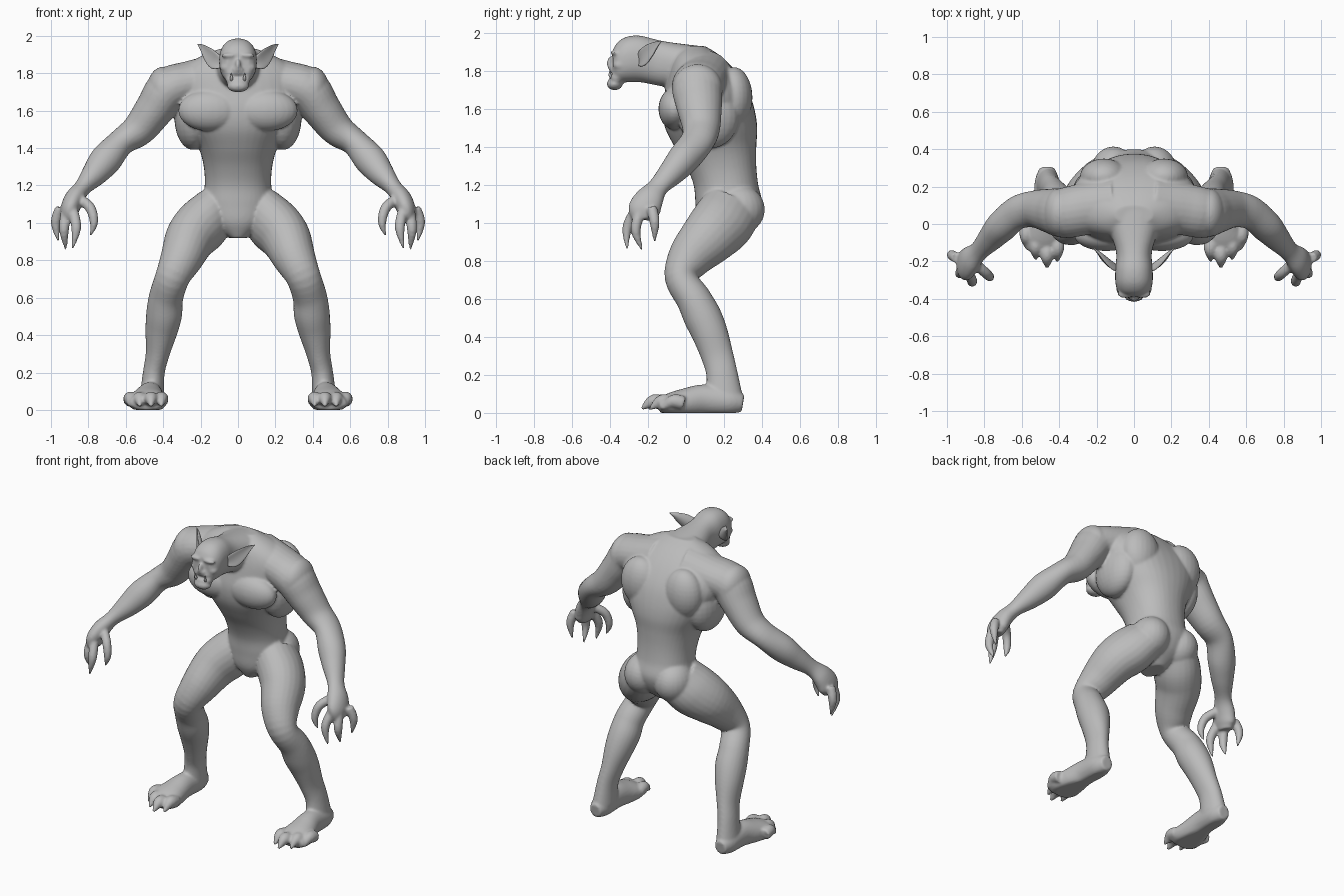
import bpy, bmesh, math
from mathutils import Vector, Matrix

if "Cube" in bpy.data.objects:
    bpy.data.objects.remove(bpy.data.objects["Cube"])

skin = bpy.data.materials.new("grey_skin")
skin.use_nodes = True
GREY = (0.5, 0.5, 0.5, 1)
skin.diffuse_color = GREY
skin.node_tree.nodes["Principled BSDF"].inputs["Base Color"].default_value = GREY


def spline(points, steps=5):
    """Smooth curve through tuples of any length."""
    rows = [points[0]] + list(points) + [points[-1]]
    out = []
    for a, b, c, d in zip(rows, rows[1:], rows[2:], rows[3:]):
        for i in range(steps):
            t = i / steps
            out.append([q + t * (r - p) / 2 + t * t * (p - 2.5 * q + 2 * r - s / 2)
                        + t ** 3 * (1.5 * (q - r) + (s - p) / 2)
                        for p, q, r, s in zip(a, b, c, d)])
    return out + [list(points[-1])]


def loft(bm, points, side, tangent=None, power=2, cup=0, sides=24):
    """Skin rounded sections (x, y, z, half width, half depth) along a path."""
    rows = spline(points)
    centres = [Vector(r[:3]) for r in rows]
    rings = []
    for i, row in enumerate(rows):
        t = Vector(tangent) if tangent else centres[min(i + 1, len(rows) - 1)] - centres[max(i - 1, 0)]
        t.normalize()
        s = Vector(side)
        s = (s - t * s.dot(t)).normalized()
        u = t.cross(s)
        ring = []
        for k in range(sides):
            a = math.tau * k / sides
            c, n = (math.copysign(abs(f) ** (2 / power), f) for f in (math.cos(a), math.sin(a)))
            ring.append(bm.verts.new(centres[i] + s * c * row[3] + u * row[4] * (n + cup * c * c)))
        rings.append(ring)
    for a, b in zip(rings, rings[1:]):
        for k in range(sides):
            j = (k + 1) % sides
            bm.faces.new((a[k], a[j], b[j], b[k]))
    bm.faces.new(rings[0][::-1])
    bm.faces.new(rings[-1])


def ball(bm, centre, radii):
    m = Matrix.Translation(centre) @ Matrix.Diagonal((*radii, 1))
    bmesh.ops.create_uvsphere(bm, u_segments=24, v_segments=16, radius=1, matrix=m)


def digit(bm, path, r):
    """Finger or toe tapering to a claw."""
    radii = [r, r, r * 0.8, r * 0.2] if len(path) == 4 else [r, r * 0.95, r * 0.2]
    loft(bm, [(*p, q, q) for p, q in zip(path, radii)], (1, 0.3, 0.1), sides=12)


def mirror(bm):
    geom = bmesh.ops.duplicate(bm, geom=bm.verts[:] + bm.edges[:] + bm.faces[:])["geom"]
    bmesh.ops.scale(bm, vec=(-1, 1, 1), verts=[g for g in geom if isinstance(g, bmesh.types.BMVert)])


def finish(bm, name):
    bmesh.ops.recalc_face_normals(bm, faces=bm.faces[:])
    mesh = bpy.data.meshes.new(name)
    bm.to_mesh(mesh)
    bm.free()
    mesh.materials.append(skin)
    obj = bpy.data.objects.new(name, mesh)
    bpy.context.collection.objects.link(obj)
    for p in mesh.polygons:
        p.use_smooth = True
    return obj


bm = bmesh.new()

# Arm from collar to palm
loft(bm, [(.10, .10, 1.76, .15, .15), (.26, .08, 1.745, .14, .12), (.37, .06, 1.71, .135, .12),
          (.445, .07, 1.61, .12, .105), (.53, .08, 1.5, .10, .09), (.625, .06, 1.43, .09, .073),
          (.705, -.01, 1.34, .085, .085), (.765, -.075, 1.265, .07, .07),
          (.83, -.145, 1.19, .055, .046), (.875, -.19, 1.13, .075, .052),
          (.90, -.22, 1.07, .085, .05), (.91, -.23, 1.02, .06, .035)], (0, 1, 0))

# Fingers and thumb
for path in ([(.85, -.21, 1.13), (.79, -.265, 1.08), (.77, -.285, 1.0), (.79, -.28, .93)],
             [(.88, -.27, 1.06), (.865, -.31, .97), (.885, -.31, .86)],
             [(.92, -.24, 1.06), (.93, -.265, .96), (.92, -.23, .855)],
             [(.95, -.18, 1.08), (.975, -.165, 1.0), (.96, -.165, .9)]):
    digit(bm, path, .028)

# Leg from hip to ankle
loft(bm, [(.12, .24, 1.07, .12, .16), (.18, .19, 1.0, .14, .165), (.25, .12, .925, .135, .15),
          (.30, .02, .815, .115, .118), (.35, -.025, .71, .093, .087), (.385, .04, .6, .092, .092),
          (.395, .085, .51, .096, .1), (.41, .125, .42, .086, .095), (.43, .165, .3, .064, .085),
          (.45, .19, .2, .058, .083), (.46, .2, .08, .065, .1)], (1, 0, 0))

# Foot and toes
loft(bm, [(.465, .30, .05, .04, .045), (.465, .23, .06, .065, .07), (.47, .1, .07, .07, .08),
          (.48, 0, .055, .09, .075), (.485, -.08, .045, .105, .062), (.485, -.14, .04, .09, .04)],
     (1, 0, 0))
for x, tip in ((.41, -.2), (.465, -.235), (.525, -.19), (.575, -.13)):
    digit(bm, [(x, tip + .12, .05), (x, tip + .06, .06), (x, tip, .02)], .038)

# Muscles: chest, flank, shoulder, shoulder blade, buttock
for centre, radii in (((.15, -.06, 1.6), (.17, .085, .11)), ((.24, .12, 1.56), (.1, .16, .17)),
                      ((.40, .06, 1.71), (.088, .13, .125)), ((.16, .25, 1.66), (.13, .1, .16)),
                      ((.11, .28, 1.07), (.12, .135, .13))):
    ball(bm, centre, radii)

# Face halves: brow, cheek, mouth corner, nostril
for centre, radii in (((.045, -.375, 1.895), (.045, .022, .014)), ((.062, -.345, 1.83), (.034, .04, .028)),
                      ((.04, -.365, 1.765), (.025, .03, .03)), ((.016, -.392, 1.818), (.014, .016, .012))):
    ball(bm, centre, radii)
mirror(bm)

# Torso as height, front, back, half width
torso = [(.92, .1, .27, .05), (1.0, .06, .36, .15), (1.1, .05, .4, .19), (1.2, .04, .38, .178),
         (1.3, 0, .37, .183), (1.4, -.06, .37, .21), (1.5, -.11, .375, .265), (1.6, -.125, .36, .32),
         (1.7, -.11, .325, .35), (1.8, -.09, .26, .33), (1.88, -.06, .18, .22), (1.93, 0, .1, .1)]
loft(bm, [(0, (f + b) / 2, z, w, (b - f) / 2) for z, f, b, w in torso],
     (1, 0, 0), (0, 0, 1), power=2.2, sides=40)

# Neck and skull as depth, bottom, top, half width
skull = [(.08, 1.68, 1.93, .17), (-.08, 1.71, 1.95, .115), (-.16, 1.725, 1.965, .095),
         (-.24, 1.74, 1.985, .1), (-.31, 1.74, 1.98, .1), (-.36, 1.74, 1.95, .087),
         (-.385, 1.76, 1.91, .06)]
loft(bm, [(0, y, (a + b) / 2, w, (b - a) / 2) for y, a, b, w in skull],
     (1, 0, 0), (0, -1, 0), power=2.3, sides=32)

# Nose, upper lip, lower lip, chin
for centre, radii in (((0, -.392, 1.84), (.015, .026, .04)), ((0, -.38, 1.8), (.05, .022, .014)),
                      ((0, -.385, 1.757), (.045, .022, .016)), ((0, -.375, 1.73), (.058, .042, .032))):
    ball(bm, centre, radii)

# Fuse into one skin with flat soles
for v in bm.verts:
    v.co.z = max(v.co.z, 0)
body = finish(bm, "body")
remesh = body.modifiers.new("fuse", "REMESH")
remesh.mode = "VOXEL"
remesh.voxel_size = .008
remesh.use_smooth_shade = True
soften = body.modifiers.new("soften", "SMOOTH")
soften.factor = .5
soften.iterations = 6

# Pointed ears and fangs
for label, sx in (("left", 1), ("right", -1)):
    bm = bmesh.new()
    loft(bm, [(.08, -.24, 1.845, .02, .014), (.115, -.22, 1.865, .045, .016), (.15, -.19, 1.9, .04, .014),
              (.185, -.155, 1.935, .02, .008), (.215, -.13, 1.955, .002, .002)], (0, 0, 1), cup=1)
    bmesh.ops.scale(bm, vec=(sx, 1, 1), verts=bm.verts[:])
    finish(bm, label + "_ear")
    bm = bmesh.new()
    digit(bm, [(.034 * sx, -.39, 1.762), (.035 * sx, -.4, 1.778), (.036 * sx, -.401, 1.8)], .008)
    finish(bm, label + "_fang")
